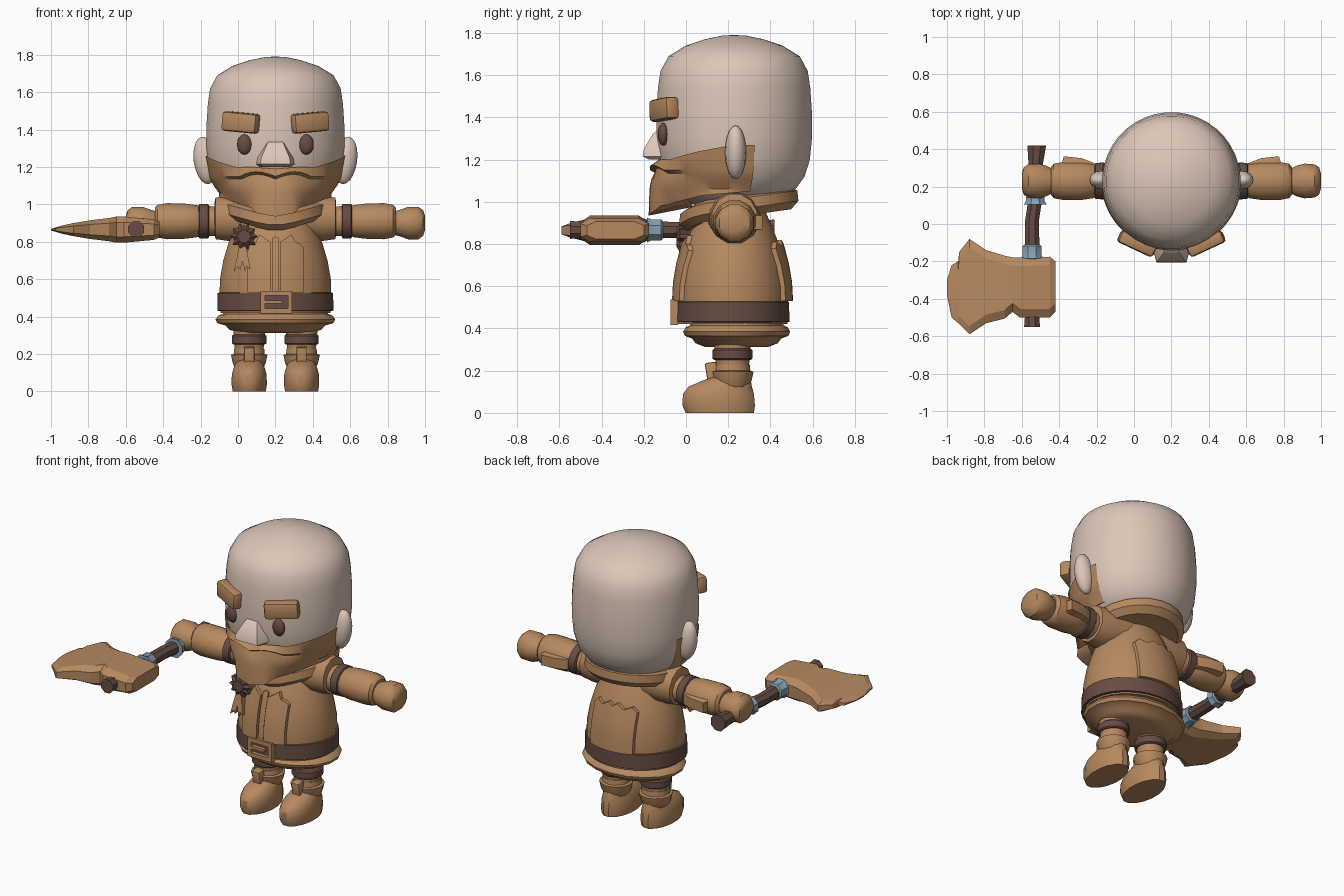
import bpy, bmesh
from math import sin, cos, pi, radians
from mathutils import Vector, Matrix

if "Cube" in bpy.data.objects:
    bpy.data.objects.remove(bpy.data.objects["Cube"])

CX, CY = 0.2, 0.22  # body axis


def material(name, rgb):
    m = bpy.data.materials.new(name)
    m.diffuse_color = (*rgb, 1)
    m.use_nodes = True
    m.node_tree.nodes["Principled BSDF"].inputs["Base Color"].default_value = m.diffuse_color
    return m


SKIN = material("skin", (0.72, 0.57, 0.48))
TAN = material("tan_cloth", (0.47, 0.25, 0.115))
BROWN = material("dark_leather", (0.135, 0.073, 0.056))
STEEL = material("blue_steel", (0.24, 0.36, 0.46))


def finish(name, bm, mat, angle=35):
    bmesh.ops.recalc_face_normals(bm, faces=bm.faces)
    me = bpy.data.meshes.new(name)
    bm.to_mesh(me)
    bm.free()
    me.materials.append(mat)
    me.shade_smooth()
    me.set_sharp_from_angle(angle=radians(angle))
    ob = bpy.data.objects.new(name, me)
    bpy.context.scene.collection.objects.link(ob)
    return ob


def loft(name, rings, mat, closed=True, caps=True, angle=35):
    bm = bmesh.new()
    rs = [[bm.verts.new(p) for p in r] for r in rings]
    n = len(rs[0])
    for a, b in zip(rs, rs[1:]):
        for i in range(n if closed else n - 1):
            j = (i + 1) % n
            bm.faces.new((a[i], a[j], b[j], b[i]))
    if caps:
        bm.faces.new(rs[0])
        bm.faces.new(rs[-1])
    return finish(name, bm, mat, angle)


def circle(n, a, b):
    return [(a * cos(2 * pi * (i + .5) / n), b * sin(2 * pi * (i + .5) / n)) for i in range(n)]


def lathe(name, prof, mat, c=(CX, CY), sy=1, n=32, angle=35):
    """prof: (z, radius) pairs around a vertical axis"""
    return loft(name, [[(c[0] + x, c[1] + y, z) for x, y in circle(n, r, r * sy)] for z, r in prof],
                mat, angle=angle)


def tube(name, path, mat, n=8):
    """path: (point, radius) pairs, mostly along y"""
    return loft(name, [[(p[0] + x, p[1], p[2] + z) for x, z in circle(n, r, r)] for p, r in path], mat)


def box(name, c, size, mat, rot=None, bevel=0.0):
    bm = bmesh.new()
    bmesh.ops.create_cube(bm, size=1)
    bmesh.ops.scale(bm, vec=size, verts=bm.verts)
    if bevel:
        bmesh.ops.bevel(bm, geom=bm.edges[:], offset=bevel, segments=2, profile=.5, affect='EDGES')
    if rot:
        bm.transform(rot)
    bmesh.ops.translate(bm, vec=c, verts=bm.verts)
    return finish(name, bm, mat)


def ball(name, c, size, mat, rot=None, n=16):
    bm = bmesh.new()
    bmesh.ops.create_uvsphere(bm, u_segments=n, v_segments=10, radius=1)
    bmesh.ops.scale(bm, vec=size, verts=bm.verts)
    if rot:
        bm.transform(rot)
    bmesh.ops.translate(bm, vec=c, verts=bm.verts)
    return finish(name, bm, mat, 60)


def lerp(table, t):
    for (a, u), (b, v) in zip(table, table[1:]):
        if t <= b:
            return u + (v - u) * max(0, (t - a) / (b - a))
    return table[-1][1]


# Head
HEAD = [(.95, .06), (.965, .14), (1.0, .22), (1.05, .285), (1.12, .335), (1.2, .36), (1.3, .37), (1.42, .37),
        (1.54, .362), (1.62, .35), (1.69, .312), (1.74, .23), (1.77, .14), (1.787, .06), (1.79, .01)]
lathe("head", HEAD, SKIN, (CX, .228), n=40, angle=60)

# Beard and moustache: bands swept round the lower face
rows = [[] for _ in range(7)]
for k in range(-21, 22):
    t = k * 5
    a, d = radians(t), abs(t)
    w = max(0, cos(a)) ** 3
    top = lerp([(0, 1.19), (20, 1.2), (35, 1.2), (60, 1.235), (90, 1.27), (105, 1.27)], d)
    bot = lerp([(0, .935), (16, .955), (20, .98), (35, 1.0), (60, 1.03), (105, 1.05)], d)
    rbot = lerp([(0, .405), (16, .395), (25, .345), (45, .315), (105, .295)], d)
    drop = .025 * sin(min(d, 30) / 30 * pi)
    spec = [(top, 0), (1.15 + drop, .045), (1.135 + drop, .02), (1.105, .06), (1.06, .10)]
    pts = [(z, lerp(HEAD, z) + .009 + g * w) for z, g in spec] + [(bot, rbot), (bot + .04, .2)]
    for row, (z, r) in zip(rows, pts):
        row.append((CX + r * sin(a), .228 - r * cos(a), z))
loft("beard", rows, TAN, closed=False, caps=False, angle=30)

# Nose: wedge flaring toward its base
loft("nose", [[(CX + sx * w, y, z) for sx, y in ((-1, -.08), (-.72, yf), (.72, yf), (1, -.08))]
              for z, w, yf in ((1.2, .095, -.175), (1.215, .112, -.205), (1.25, .105, -.2), (1.325, .06, -.155),
                               (1.342, .045, -.13))], SKIN)

for s, side in ((-1, "right"), (1, "left")):
    # Face features
    ball(side + "_eye", (CX + s * .165, -.108, 1.32), (.04, .026, .054), BROWN)
    turn = Matrix.Rotation(s * radians(25), 4, 'Z') @ Matrix.Rotation(-s * radians(5), 4, 'Y')
    box(side + "_brow", (CX + s * .185, -.105, 1.438), (.205, .07, .105), TAN, turn, .018)
    tilt = Matrix.Rotation(s * radians(8), 4, 'Y')
    ball(side + "_ear", (CX + s * .375, .235, 1.235), (.062, .05, .128), SKIN, tilt)

    # Arm sections: (distance from axis, y radius, z radius)
    def arm(part, secs, mat, zc=.91, n=12):
        loft(side + "_" + part, [[(CX + s * d, .23 + y, zc + z) for y, z in circle(n, ry, rz)]
                                 for d, ry, rz in secs], mat)
    arm("shoulder", [(.1, .13, .11), (.2, .125, .12), (.25, .12, .125), (.32, .11, .115), (.325, .09, .09)], TAN, .925)
    arm("sleeve", [(.3, .085, .08), (.38, .09, .085)], TAN)
    arm("arm_strap", [(.355, .095, .088), (.36, .102, .095), (.405, .1, .095), (.41, .09, .088)], BROWN)
    arm("glove_cuff", [(.4, .085, .08), (.415, .095, .088), (.48, .105, .097), (.58, .105, .1), (.63, .095, .09),
                       (.645, .075, .075)], TAN)
    arm("fist", [(.62, .06, .06), (.67, .085, .075), (.71, .096, .09), (.765, .092, .09), (.79, .075, .07),
                 (.8, .04, .04)], TAN, .9)
    loft(side + "_cuff_flap", [[(CX + s * d, y, z) for y, z in ((.3, .86), (h, .87), (h, .935), (.3, .95))]
                               for d, h in ((.41, .325), (.48, .352), (.575, .362), (.585, .33))], TAN)

    # Legs and boots
    lx = CX + s * .14
    lathe(side + "_leg", [(.18, .075), (.36, .09)], TAN, (lx, CY), n=14)
    lathe(side + "_leg_strap", [(.25, .085), (.257, .094), (.297, .094), (.305, .085)], BROWN, (lx, CY), n=14)
    lathe(side + "_boot_cuff", [(.12, .075), (.15, .09), (.195, .1), (.2, .085), (.23, .082)], TAN, (lx, CY), n=14)
    foot = [(0, -.005, .325, .09), (.035, -.02, .33, .096), (.09, -.018, .325, .095), (.125, .01, .315, .085),
            (.15, .07, .31, .075), (.17, .12, .3, .06)]
    loft(side + "_boot", [[(lx + x, (a + b) / 2 + y, z) for x, y in circle(16, w, (b - a) / 2)]
                          for z, a, b, w in foot], TAN)
    box(side + "_boot_tongue", (lx, .125, .18), (.055, .055, .12), TAN, Matrix.Rotation(.15, 4, 'X'), .008)

# Coat body, skirt and belt
SY = .885
BODY = [(.42, .295), (.52, .3), (.6, .298), (.7, .28), (.8, .25), (.88, .215), (.95, .18), (1.0, .15)]
lathe("coat", BODY, TAN, sy=SY)
lathe("coat_skirt", [(.44, .28), (.415, .285), (.405, .31), (.385, .325), (.365, .315), (.352, .27), (.33, .25),
                     (.312, .19)], TAN, (CX, .24), .78, 18)
lathe("belt", [(.428, .29), (.432, .312), (.525, .31), (.532, .29)], BROWN, (CX, CY), .87)


# Raised cloth panels that follow the coat
def panel(name, cols, low, front=-1, thick=.022):
    pts = [[], [], [], [], [], []]
    for x, top in cols:
        for i in range(6):
            z = low + (top - low) * (0, 0, .33, .66, 1, 1)[i]
            off = 0 if i in (0, 5) else thick
            r = lerp(BODY, z)
            y = SY * (max(r * r - x * x, .0001)) ** .5 + (off if off else -.015)
            pts[i].append((CX + x, CY + front * y, z))
    # outer ends tuck back into the coat
    for row in pts:
        for e in (0, -1):
            x, y, z = row[e]
            row.insert(0 if e == 0 else len(row), (x, y - front * .035, z))
    loft(name, pts, TAN, closed=False, caps=False, angle=20)


for s, side in ((-1, "right"), (1, "left")):
    cols = [(s * x, z) for x, z in ((.025, .80), (.06, .82), (.085, .84), (.105, .80), (.13, .79), (.15, .77))]
    panel(side + "_front_panel", cols, .53)
panel("front_placket", [(-.018, .82), (0, .83), (.018, .82)], .53, thick=.012)
panel("back_panel", [(-.15, .78), (-.12, .81), (-.075, .79), (-.03, .82), (0, .8), (.03, .82), (.075, .79),
                     (.12, .81), (.15, .78)], .53, 1)

# Collar: tilted ring, low and pointed at the front
rings = []
for r, z in ((.17, .95), (.25, .94), (.285, .975), (.28, 1.025), (.245, 1.04), (.2, .99)):
    ring = []
    for x, y in circle(24, r, r):
        dip = .035 * max(0, -y / r) ** 6
        ring.append((CX + x, .25 + y, z - .01 + y * .14 - dip))
    rings.append(ring)
loft("collar", rings, TAN, angle=30)

# Belt buckle
for nm, x, z, w, h in (("top", .205, .525, .17, .026), ("bottom", .205, .43, .17, .026), ("left", .278, .478, .024, .12),
                       ("right", .132, .478, .024, .12), ("tongue", .19, .478, .09, .018)):
    box("buckle_" + nm, (x, -.056, z), (w, .035, h), TAN)

# Badge: spiked disc with two ribbon tails
bm = bmesh.new()
rim = [(r * cos(2 * pi * i / 20), r * sin(2 * pi * i / 20)) for i in range(20) for r in [(.075, .055)[i % 2]]]
loft("badge", [[(.032 + x * f, y, .828 + z * f) for x, z in rim] for y, f in ((.05, 1), (-.028, 1), (-.045, .55))],
     BROWN)
bm.free()
for a in (-.22, .2):
    tail = [(-.018, .78), (.018, .78), (.016, .65), (0, .67), (-.016, .64)]
    loft("badge_ribbon", [[(.025 + x + a * (.78 - z), y - (.78 - z) * .15, z) for x, z in tail] for y in (.015, -.03)], TAN)

# Axe: bent handle, steel rings and a chamfered blade
Z = .867
tube("axe_handle", [((-.52, .42, Z), .054), ((-.525, .33, Z), .043), ((-.525, .15, Z), .04), ((-.545, .02, Z), .04),
                    ((-.545, -.15, Z), .043), ((-.545, -.5, Z), .042), ((-.545, -.55, Z), .046)], BROWN)
for nm, x, a, b in (("lower", -.528, .15, .105), ("upper", -.545, -.11, -.185)):
    tube("axe_" + nm + "_ring", [((x, a, Z), .045), ((x, a - .008, Z), .054), ((x, b + .02, Z), .054), ((x, b, Z), .064)],
         STEEL)
blade = [(-1, -.38, -.3, .004), (-.975, -.5, -.22, .012), (-.94, -.53, -.2, .022), (-.935, -.535, -.15, .023),
         (-.88, -.59, -.08, .035), (-.79, -.53, -.14, .05), (-.69, -.505, -.17, .062), (-.65, -.47, -.178, .07),
         (-.61, -.5, -.18, .07), (-.45, -.5, -.175, .055), (-.42, -.47, -.2, .042)]
rings = []
for x, a, b, t in blade:
    c = min(.045, (b - a) * .3)
    rings.append([(x, y, .865 + z) for y, z in ((a, -t * .55), (a + c, -t), (b - c, -t), (b, -t * .55),
                                                (b, t * .55), (b - c, t), (a + c, t), (a, t * .55))])
loft("axe_blade", rings, TAN, angle=15)
